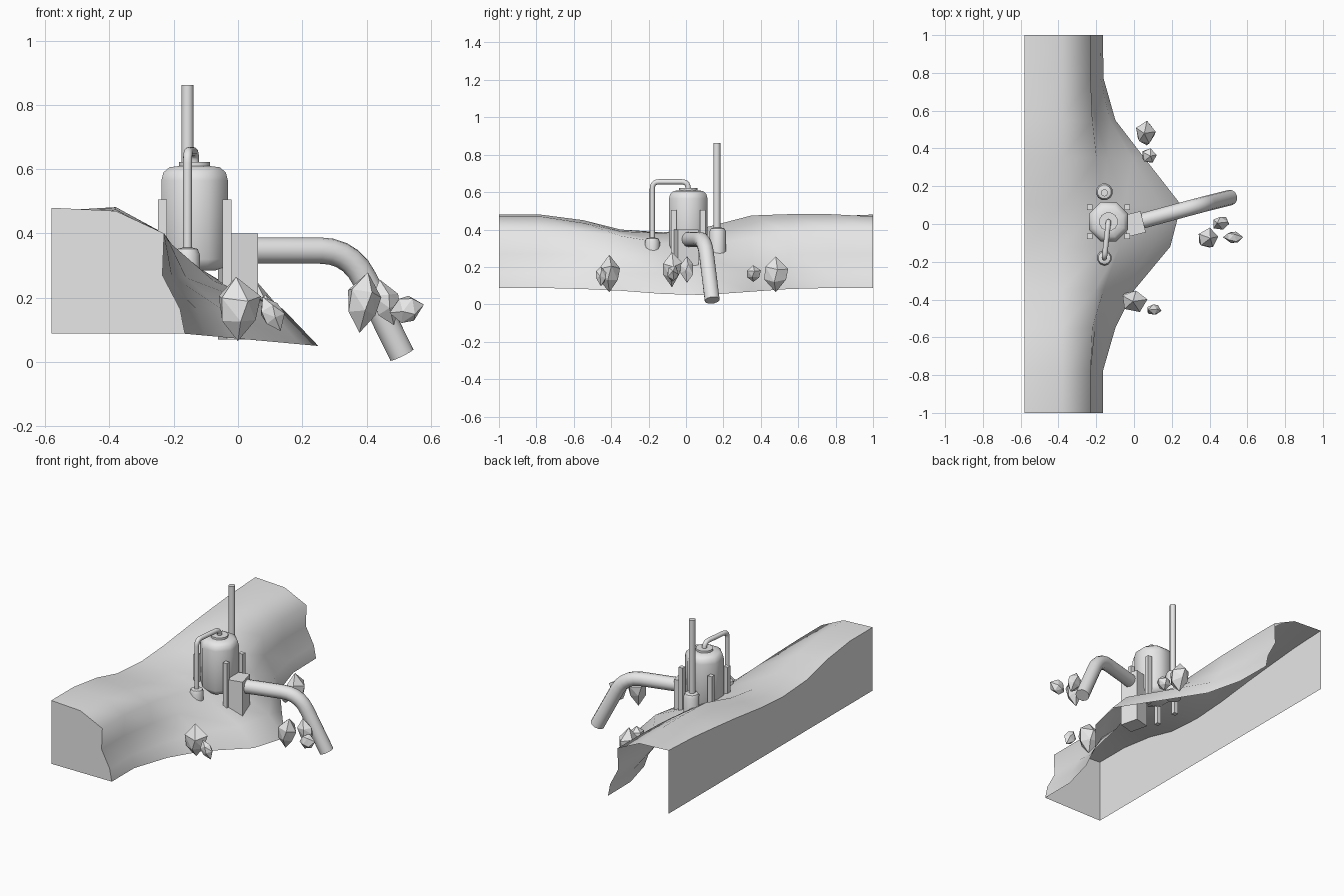
import bpy, bmesh, math, random
from mathutils import Vector, Matrix

old = bpy.data.objects.get("Cube")
if old:
    bpy.data.objects.remove(old)
random.seed(4)

grey = bpy.data.materials.new("plain_grey")
grey.use_nodes = True
grey.diffuse_color = (0.8, 0.8, 0.8, 1)
grey.node_tree.nodes["Principled BSDF"].inputs["Base Color"].default_value = (0.8, 0.8, 0.8, 1)


def make(name, bm, smooth=None):
    bmesh.ops.recalc_face_normals(bm, faces=bm.faces)
    mesh = bpy.data.meshes.new(name)
    bm.to_mesh(mesh)
    bm.free()
    mesh.materials.append(grey)
    ob = bpy.data.objects.new(name, mesh)
    bpy.context.collection.objects.link(ob)
    if smooth:
        bpy.ops.object.select_all(action="DESELECT")
        ob.select_set(True)
        bpy.context.view_layer.objects.active = ob
        bpy.ops.object.shade_smooth_by_angle(angle=math.radians(smooth))
    return ob


def skin(bm, rings, cap=True):
    """Bridge closed rings of points into a tube."""
    loops = [[bm.verts.new(p) for p in ring] for ring in rings]
    n = len(loops[0])
    for a, b in zip(loops, loops[1:]):
        for i in range(n):
            j = (i + 1) % n
            bm.faces.new((a[i], a[j], b[j], b[i]))
    if cap:
        bm.faces.new(loops[0])
        bm.faces.new(loops[-1])
    return loops


def lathe(name, x, y, profile, sides):
    bm = bmesh.new()
    angles = [math.tau * (i + 0.5) / sides for i in range(sides)]
    skin(bm, [[(x + r * math.cos(a), y + r * math.sin(a), z) for a in angles]
              for r, z in profile])
    return make(name, bm, 50)


def box(name, centre, size, turn=0):
    bm = bmesh.new()
    bmesh.ops.create_cube(bm, size=1)
    bmesh.ops.transform(bm, verts=bm.verts, matrix=Matrix.Translation(centre)
                        @ Matrix.Rotation(turn, 4, "Z") @ Matrix.Diagonal((*size, 1)))
    return make(name, bm)


def pipe(name, points, radius, bend, sides=12):
    """Round tube along points, each inner corner rounded by the given distance."""
    pts = [Vector(p) for p in points]
    path = [pts[0]]
    for a, b, c in zip(pts, pts[1:], pts[2:]):
        p, q = b + (a - b).normalized() * bend, b + (c - b).normalized() * bend
        for k in range(6):
            t = k / 5
            path.append(p * (1 - t) ** 2 + b * 2 * t * (1 - t) + q * t * t)
    path.append(pts[-1])
    # All bends are planar, so one side vector serves the whole path
    side = (pts[1] - pts[0]).cross(pts[2] - pts[1]).normalized()
    rings = []
    for i, p in enumerate(path):
        d = (path[min(i + 1, len(path) - 1)] - path[max(i - 1, 0)]).normalized()
        up = side.cross(d)
        rings.append([p + radius * (side * math.cos(math.tau * k / sides)
                                    + up * math.sin(math.tau * k / sides))
                      for k in range(sides)])
    bm = bmesh.new()
    skin(bm, rings)
    return make(name, bm, 50)


def crystal(name, centre, size, tilt):
    """Faceted shard with two irregular rings and pointed ends."""
    bm = bmesh.new()
    rings = []
    for z, r in ((-0.16, 0.42), (0.16, 0.46)):
        rings.append([(r * random.uniform(0.85, 1.1) * math.cos(math.tau * k / 5 + z),
                       r * random.uniform(0.85, 1.1) * math.sin(math.tau * k / 5 + z),
                       z + random.uniform(-0.06, 0.06)) for k in range(5)])
    low, high = skin(bm, rings, cap=False)
    for loop, z in ((low, -0.5), (high, 0.5)):
        tip = bm.verts.new((0.05 * random.uniform(-1, 1), 0, z))
        for k in range(5):
            bm.faces.new((loop[k], loop[(k + 1) % 5], tip))
    bmesh.ops.triangulate(bm, faces=bm.faces)
    bmesh.ops.transform(bm, verts=bm.verts, matrix=Matrix.Translation(centre)
                        @ Matrix.Rotation(tilt, 4, "Y") @ Matrix.Diagonal((*size, 1)))
    return make(name, bm)


# Cliff: end section blends into a bulging middle section; open below and at the back end
end = [(-0.58, 0), (-0.38, 0), (-0.23, 0.40), (-0.235, 0.27), (-0.18, 0.165), (-0.165, 0.088)]
mid = [(-0.58, 0), (-0.38, 0), (-0.17, 0.315), (-0.05, 0.25), (0.14, 0.165), (0.25, 0.05)]
# y, bulge, rear rim height, crest height
stations = [(-1, 0, 0.48, 0.47), (-0.78, 0, 0.48, 0.47), (-0.55, 0.16, 0.45, 0.435),
            (-0.35, 0.4, 0.4, 0.39), (-0.12, 0.86, 0.385, 0.38), (0.1, 1, 0.4, 0.41),
            (0.35, 0.53, 0.43, 0.475), (0.55, 0.16, 0.45, 0.482),
            (0.77, 0.01, 0.47, 0.482), (1, 0, 0.48, 0.47)]
bm = bmesh.new()
rows = []
for y, w, rear, crest in stations:
    row = []
    for k, (a, b) in enumerate(zip(end, mid)):
        x, z = (p + (q - p) * w for p, q in zip(a, b))
        row.append(bm.verts.new((x, y, (rear, crest)[k] if k < 2 else z)))
    rows.append(row)
for a, b in zip(rows, rows[1:]):
    for k in range(len(end) - 1):
        bm.faces.new((a[k], a[k + 1], b[k + 1], b[k]))
make("cliff_surface", bm, 80)

# Flat cuts: rear wall and front end
bm = bmesh.new()
rim = [bm.verts.new((-0.58, s[0], s[2])) for s in stations]
foot = [bm.verts.new((-0.58, y, 0.088)) for y in (1, -1)]
bm.faces.new(rim + foot)
make("cliff_rear_wall", bm)
bm = bmesh.new()
tops = [(-0.58, 0.48), (-0.38, 0.47)] + end[2:] + [(-0.58, 0.088)]
bm.faces.new([bm.verts.new((x, -1, z)) for x, z in tops])
make("cliff_front_end", bm)

# Tank with cap and corner posts
tx, ty = -0.135, 0.012
lathe("tank", tx, ty, [(0.07, 0.285), (0.1, 0.295), (0.112, 0.32), (0.112, 0.565),
                       (0.105, 0.59), (0.085, 0.606), (0.05, 0.61)], 8)
lathe("tank_cap", tx, ty, [(0.05, 0.6), (0.05, 0.622)], 12)
for sx, sxn in ((-1, "right"), (1, "left")):
    for sy, syn in ((-1, "front"), (1, "back")):
        box(f"post_{syn}_{sxn}", (tx + sx * 0.1, ty + sy * 0.077, 0.35), (0.028, 0.028, 0.31))

# Outlet housing and discharge pipe
box("outlet_housing", (0.0, 0.0, 0.235), (0.1, 0.115, 0.33), math.radians(14))
pipe("discharge_pipe", [(0.02, 0.01, 0.347), (0.35, 0.1, 0.347), (0.51, 0.14, 0.022)],
     0.041, 0.1)

# Feed pipe from the tank cap to a small canister
pipe("feed_pipe", [(tx, ty, 0.61), (tx, ty, 0.655), (-0.157, -0.18, 0.655),
                   (-0.157, -0.18, 0.34)], 0.014, 0.036)
lathe("feed_canister", -0.157, -0.18, [(0.04, 0.275), (0.04, 0.335), (0.033, 0.352),
                                      (0.016, 0.356)], 10)

# Chimney on its round base
lathe("chimney_base", -0.157, 0.17, [(0.045, 0.235), (0.045, 0.39), (0.037, 0.406),
                                    (0.02, 0.41)], 12)
lathe("chimney", -0.157, 0.165, [(0.019, 0.39), (0.019, 0.862)], 10)

# Loose crystals round the foot of the cliff
for i, (centre, size, tilt) in enumerate([
        ((0.0, -0.41, 0.165), (0.145, 0.14, 0.2), 0.0),
        ((0.105, -0.455, 0.15), (0.08, 0.065, 0.12), -0.5),
        ((0.06, 0.48, 0.16), (0.11, 0.14, 0.19), 0.0),
        ((0.078, 0.36, 0.165), (0.09, 0.09, 0.09), 0.2),
        ((0.39, -0.075, 0.185), (0.115, 0.115, 0.19), 0.1),
        ((0.46, 0.005, 0.185), (0.09, 0.085, 0.15), -0.3),
        ((0.525, -0.07, 0.165), (0.1, 0.07, 0.11), 1.4)]):
    crystal(f"crystal_{i + 1}", centre, size, tilt)
